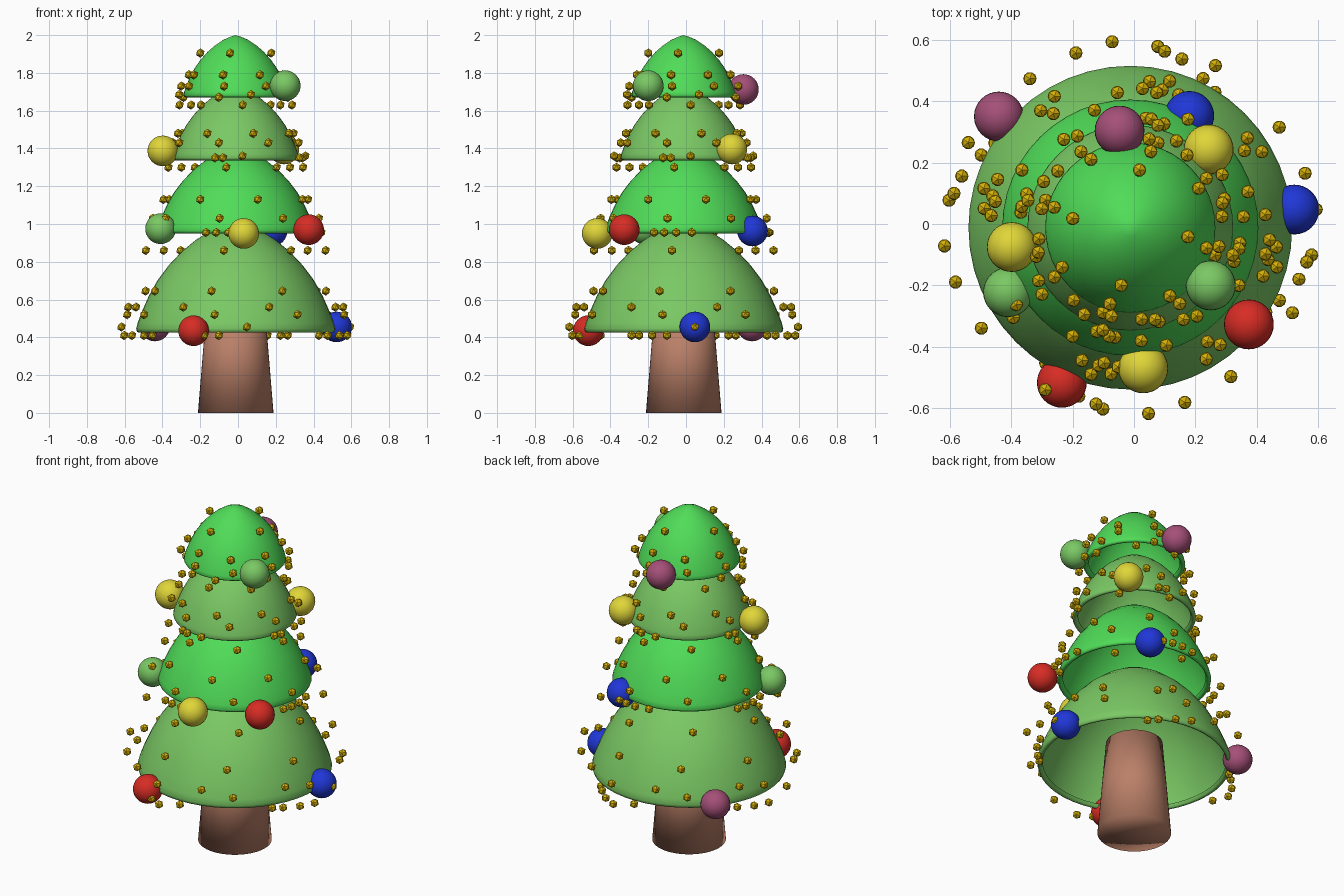
import bpy, bmesh, math
from mathutils import Matrix, Vector

if "Cube" in bpy.data.objects:
    bpy.data.objects.remove(bpy.data.objects["Cube"])

CX, CY = -0.012, -0.012          # tree axis


def material(name, rgb):
    m = bpy.data.materials.new(name)
    m.diffuse_color = (*rgb, 1)
    m.use_nodes = True
    m.node_tree.nodes["Principled BSDF"].inputs["Base Color"].default_value = m.diffuse_color
    return m


BRIGHT = material("bright_green", (0.08, 0.72, 0.098))
LIGHT = material("light_green", (0.195, 0.58, 0.127))
RED = material("red", (0.68, 0.025, 0.018))
BLUE = material("blue", (0.014, 0.038, 0.68))
YELLOW = material("yellow", (0.745, 0.67, 0.04))
PURPLE = material("plum", (0.376, 0.08, 0.188))
GOLD = material("gold", (0.66, 0.43, 0.002))
BROWN = material("bark_brown", (0.49, 0.215, 0.138))


def finish(bm, name, mat, smooth=50):
    bmesh.ops.recalc_face_normals(bm, faces=bm.faces)
    me = bpy.data.meshes.new(name)
    bm.to_mesh(me)
    bm.free()
    me.materials.append(mat)
    ob = bpy.data.objects.new(name, me)
    bpy.context.collection.objects.link(ob)
    if smooth:
        bpy.ops.object.select_all(action='DESELECT')
        ob.select_set(True)
        bpy.context.view_layer.objects.active = ob
        bpy.ops.object.shade_smooth_by_angle(angle=math.radians(smooth))
    return ob


def lathe(name, profile, mat, steps=48, smooth=60):
    bm = bmesh.new()
    vs = [bm.verts.new((CX + r, CY, z)) for r, z in profile]
    es = [bm.edges.new(p) for p in zip(vs, vs[1:])]
    bmesh.ops.spin(bm, geom=vs + es, cent=(CX, CY, 0), axis=(0, 0, 1),
                   angle=math.tau, steps=steps, use_duplicate=False)
    bmesh.ops.remove_doubles(bm, verts=bm.verts, dist=1e-4)
    return finish(bm, name, mat, smooth)


# Trunk: tapered, ends inside the lowest tier
lathe("trunk", [(0, 0), (0.2, 0), (0.154, 0.56), (0, 0.56)], BROWN, smooth=120)

# Branch tiers: single-skin domes, open below, with a rim curled inwards
DOME = [(1, .035), (.985, .09), (.94, .195), (.873, .33), (.785, .47), (.672, .605),
        (.54, .73), (.395, .835), (.235, .925), (.105, .972), (0, 1)]
TIERS = [(0.527, 0.425, 1.015, LIGHT), (0.417, 0.95, 1.41, BRIGHT),
         (0.335, 1.337, 1.73, LIGHT), (0.277, 1.67, 2.0, BRIGHT)]
for i, (R, z0, z1, mat) in enumerate(TIERS):
    h = z1 - z0
    rim = [(R - .03, z0 + .022), (R - .024, z0 + .006), (R - .013, z0), (R - .004, z0 + .005)]
    lathe(f"branch_tier_{i + 1}", rim + [(R * r, z0 + h * z) for r, z in DOME], mat, smooth=80)

# Baubles
BAUBLES = [
    (RED, -.235, -.517, .435), (BLUE, .522, .047, .455), (PURPLE, -.44, .35, .46),
    (LIGHT, -.41, -.222, .975), (YELLOW, .03, -.47, .95), (RED, .374, -.327, .97),
    (BLUE, .18, .352, .963), (YELLOW, -.398, -.075, 1.387), (YELLOW, .243, .243, 1.397),
    (LIGHT, .25, -.2, 1.732), (PURPLE, -.047, .304, 1.712)]
for i, (mat, x, y, z) in enumerate(BAUBLES):
    bm = bmesh.new()
    bmesh.ops.create_uvsphere(bm, u_segments=32, v_segments=16, radius=0.081,
                              matrix=Matrix.Translation((x, y, z)))
    finish(bm, f"bauble_{i + 1}", mat)

# Garland beads: (start angle, radius, height, copies) repeated round the axis
GARLANDS = [
    [(17.3, .596, .56, 8), (34, .585, .52, 8), (30, .494, .645, 8),
     (-32, .52, .41, 4), (-26, .54, .41, 4), (-17, .574, .41, 4),
     (-8.6, .597, .41, 4), (5.6, .608, .455, 4)],
    [(37.5, .48, .86, 8), (34, .448, 1.03, 8), (17, .40, 1.13, 8),
     (-20, .46, .955, 4), (-13, .46, .955, 4), (-5, .455, .955, 4), (5.5, .442, .955, 4)],
    [(37, .36, 1.30, 8), (30, .345, 1.43, 8), (17, .32, 1.48, 8),
     (-18, .355, 1.35, 4), (-11, .36, 1.35, 4), (5.5, .37, 1.36, 4)],
    [(7, .30, 1.63, 8), (33, .295, 1.73, 8), (30, .257, 1.79, 8),
     (-18, .29, 1.67, 4), (15, .31, 1.685, 4), (81, .19, 1.905, 4)],
]
for i, rows in enumerate(GARLANDS):
    bm = bmesh.new()
    for a0, r, z, n in rows:
        for k in range(n):
            a = math.radians(a0 + k * 360 / n)
            p = Vector((CX + r * math.cos(a), CY + r * math.sin(a), z))
            bmesh.ops.create_icosphere(bm, subdivisions=1, radius=0.0245,
                                       matrix=Matrix.Translation(p))
    finish(bm, f"garland_{i + 1}", GOLD, smooth=0)
